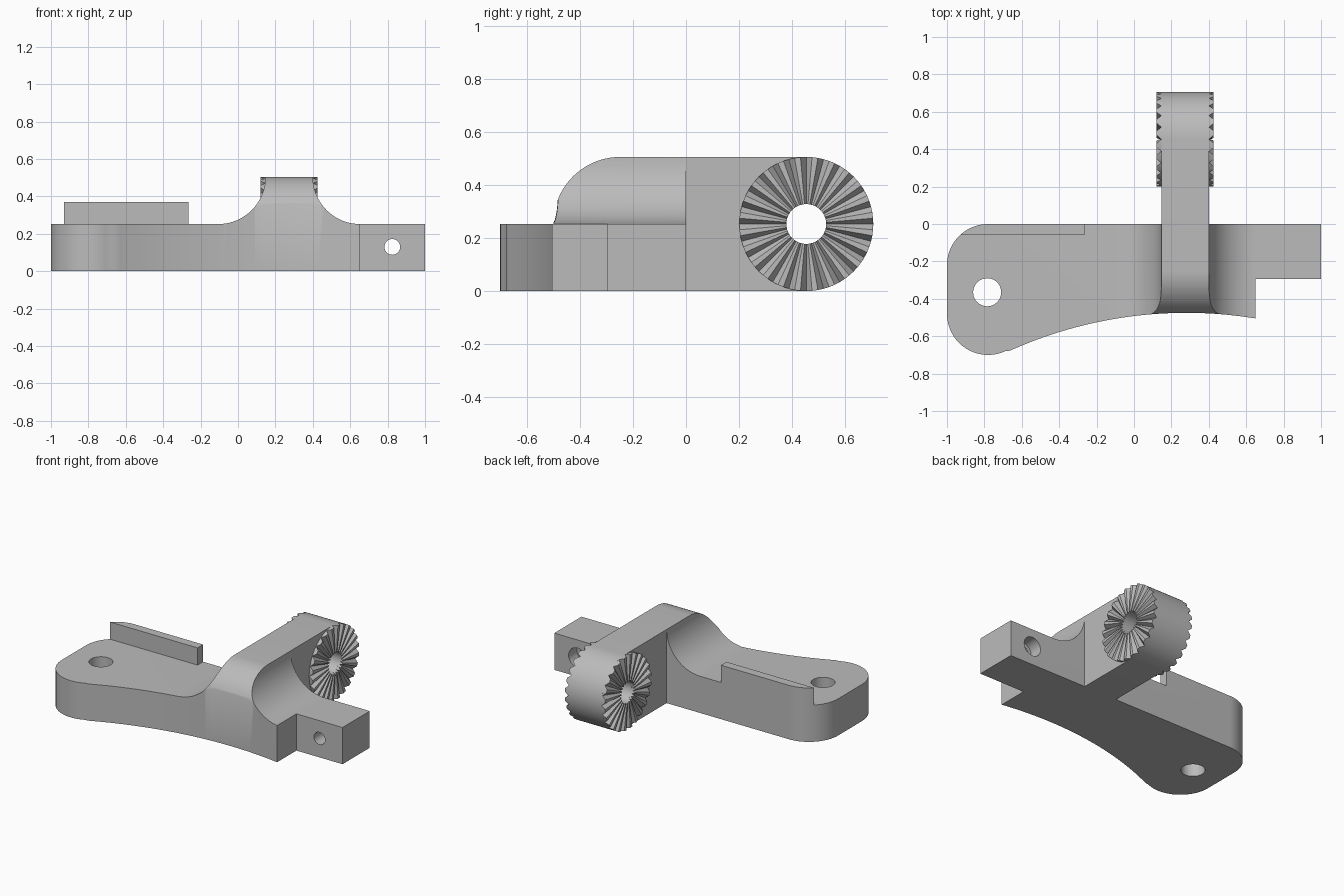
import bpy, bmesh, math
from math import sin, cos, pi, radians

if "Cube" in bpy.data.objects:
    bpy.data.objects.remove(bpy.data.objects["Cube"], do_unlink=True)

grey = bpy.data.materials.new("plain grey")
grey.use_nodes = True
colour = (0.5, 0.5, 0.5, 1)
grey.diffuse_color = colour
grey.node_tree.nodes["Principled BSDF"].inputs["Base Color"].default_value = colour

H, TOP = 0.252, 0.505            # plate height, arm height
ARM_L, ARM_R = 0.147, 0.40       # arm sides in x
PIVOT_Y, PIVOT_R = 0.453, 0.2525
HOLE_R = 0.075


def arc(cx, cy, r, a0, a1, n=20):
    """Points on an arc, angles in degrees."""
    steps = [radians(a0 + (a1 - a0) * i / n) for i in range(n + 1)]
    return [(cx + r * cos(a), cy + r * sin(a)) for a in steps]


def make(name, bm):
    bmesh.ops.recalc_face_normals(bm, faces=bm.faces)
    mesh = bpy.data.meshes.new(name)
    bm.to_mesh(mesh)
    bm.free()
    mesh.materials.append(grey)
    obj = bpy.data.objects.new(name, mesh)
    bpy.context.collection.objects.link(obj)
    return obj


def prism(name, points, axis, lo, hi):
    """Extrude a 2D profile along an axis."""
    place = {"x": lambda u, v, w: (w, u, v),
             "y": lambda u, v, w: (u, w, v),
             "z": lambda u, v, w: (u, v, w)}[axis]
    bm = bmesh.new()
    a = [bm.verts.new(place(u, v, lo)) for u, v in points]
    b = [bm.verts.new(place(u, v, hi)) for u, v in points]
    bm.faces.new(a)
    bm.faces.new(b[::-1])
    for i in range(len(a)):
        j = (i + 1) % len(a)
        bm.faces.new((a[i], a[j], b[j], b[i]))
    return make(name, bm)


def activate(obj):
    bpy.ops.object.select_all(action="DESELECT")
    obj.select_set(True)
    bpy.context.view_layer.objects.active = obj


def boolean(obj, cutter, operation):
    mod = obj.modifiers.new("cut", "BOOLEAN")
    mod.operation, mod.solver, mod.object = operation, "EXACT", cutter
    activate(obj)
    bpy.ops.object.modifier_apply(modifier=mod.name)
    bpy.data.objects.remove(cutter, do_unlink=True)


def drill(obj, u, v, r, axis, lo, hi):
    circle = arc(u, v, r, 0, 360, 40)[:-1]
    boolean(obj, prism("drill", circle, axis, lo, hi), "DIFFERENCE")


def smooth(obj):
    activate(obj)
    bpy.ops.object.shade_smooth_by_angle(angle=radians(25))


# Plate outline: rounded left end, concave front edge, narrow ear on the right
end_r, bow_r = 0.22, 2.3
bow_x, bow_y = 0.28, -2.775
outline = (arc(-0.78, -end_r, end_r, 90, 180)
           + arc(-0.78, -0.48, end_r, 180, 294.8)
           + arc(bow_x, bow_y, bow_r, 114.2, 80.74, 36)
           + [(0.65, -0.295), (1, -0.295), (1, 0)])

# Body: outline, flared front profile and rounded side profile intersected
body = prism("base_plate", outline, "z", 0, 0.6)
r = TOP - H
flare = ([(-1.2, 0), (1.2, 0), (1.2, H)]
         + arc(ARM_R + r, TOP, r, 270, 180)
         + arc(ARM_L - r, TOP, r, 0, -90) + [(-1.2, H)])
boolean(body, prism("flare", flare, "y", -1, 0.2), "INTERSECT")
nose = ([(-0.9, -0.1), (0.2, -0.1), (0.2, 0.6), (-0.248, 0.6)]
        + arc(-0.248, H + 0.001, 0.252, 90, 180) + [(-0.9, H + 0.001)])
boolean(body, prism("nose", nose, "x", -1.3, 1.3), "INTERSECT")
drill(body, -0.785, -0.365, HOLE_R, "z", -0.1, 0.7)

# Ear bolt hole with a counterbore at the back
drill(body, 0.825, 0.13, 0.042, "y", -0.5, 0.1)
drill(body, 0.825, 0.13, 0.066, "y", -0.09, 0.1)
smooth(body)

# Raised rib along the back edge, following the rounded corner
rib = prism("back_rib", outline, "z", H, 0.37)
rib_area = [(-1.2, -0.06), (-0.265, -0.06), (-0.265, 0.1), (-1.2, 0.1)]
boolean(rib, prism("rib_area", rib_area, "z", 0.1, 0.6), "INTERSECT")
smooth(rib)

# Pivot arm with round end
side = [(0, TOP), (0, 0)] + arc(PIVOT_Y, PIVOT_R, PIVOT_R, -90, 90, 40)
arm = prism("pivot_arm", side, "x", ARM_L, ARM_R)
drill(arm, PIVOT_Y, PIVOT_R, HOLE_R, "x", -0.2, 0.8)
smooth(arm)


# Toothed locking rings on both sides of the arm
def toothed_ring(name, x, direction, teeth=24, height=0.026):
    bm = bmesh.new()
    step = 2 * pi / teeth

    def vert(radius, angle, lift):
        return bm.verts.new((x + direction * lift,
                             PIVOT_Y + radius * cos(angle),
                             PIVOT_R + radius * sin(angle)))

    columns = []
    for i in range(teeth):
        # valley, then both edges of the flat crest
        for offset, outer, inner in ((0, 0.001, 0.008),
                                     (0.33, height, height),
                                     (0.67, height, height)):
            a = (i + offset) * step
            columns.append((vert(HOLE_R, a, 0), vert(HOLE_R, a, inner),
                            vert(PIVOT_R, a, outer), vert(PIVOT_R, a, 0)))
    for i, a in enumerate(columns):
        b = columns[(i + 1) % len(columns)]
        for k in range(4):
            m = (k + 1) % 4
            bm.faces.new((a[k], a[m], b[m], b[k]))
    return make(name, bm)


toothed_ring("left_toothed_ring", ARM_R, 1)
toothed_ring("right_toothed_ring", ARM_L, -1)
